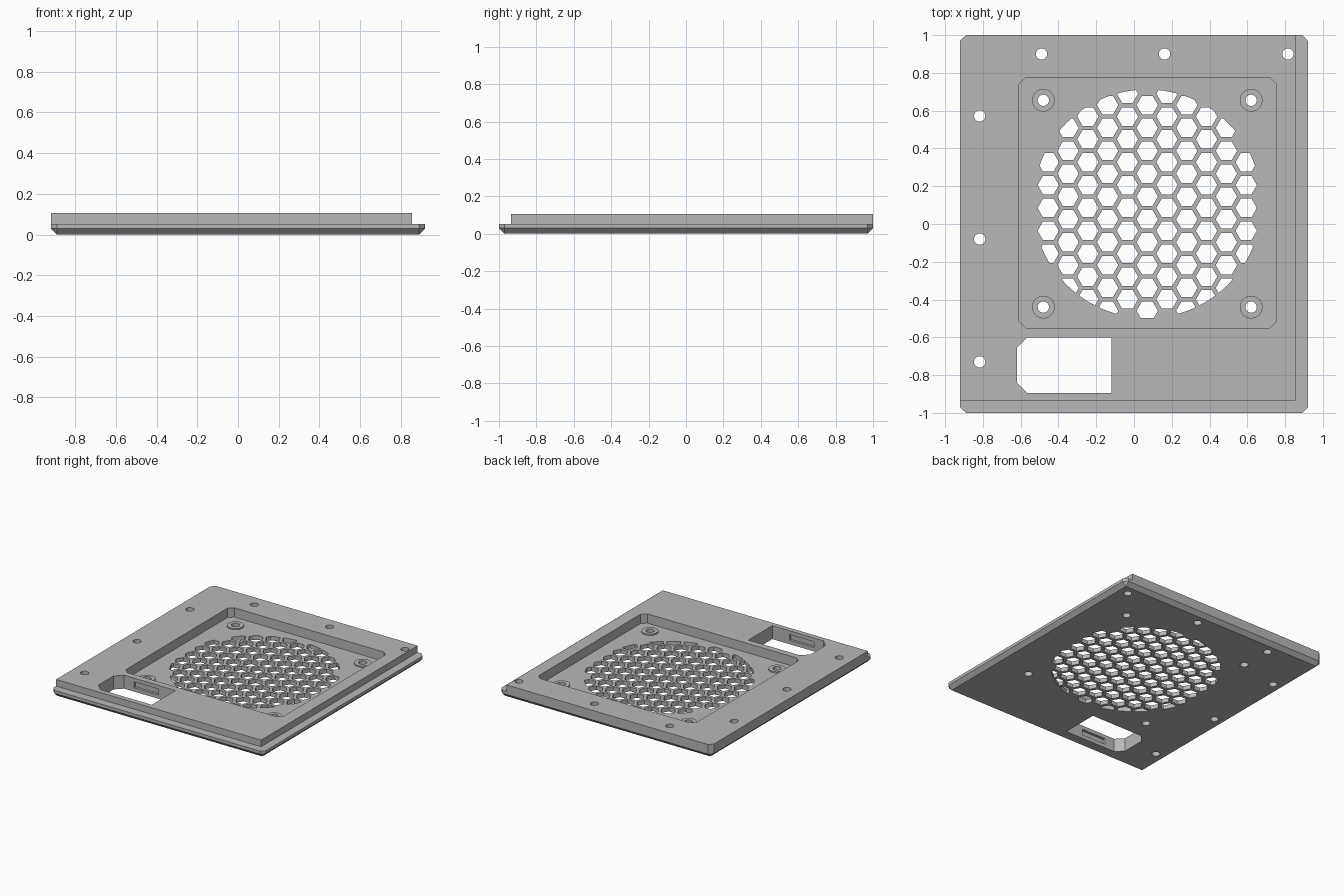
import bpy, bmesh, math

cube = bpy.data.objects.get("Cube")
if cube:
    bpy.data.objects.remove(cube, do_unlink=True)

grey = bpy.data.materials.new("plain grey")
grey.use_nodes = True
grey.diffuse_color = (0.48, 0.48, 0.48, 1)
grey.node_tree.nodes["Principled BSDF"].inputs["Base Color"].default_value = grey.diffuse_color


def make_object(name, bm):
    bmesh.ops.recalc_face_normals(bm, faces=bm.faces)
    mesh = bpy.data.meshes.new(name)
    bm.to_mesh(mesh)
    bm.free()
    mesh.materials.append(grey)
    obj = bpy.data.objects.new(name, mesh)
    bpy.context.collection.objects.link(obj)
    return obj


def add_prism(bm, points, z0, z1):
    """Upright prism over a flat outline."""
    face = bm.faces.new([bm.verts.new((x, y, z0)) for x, y in points])
    ext = bmesh.ops.extrude_face_region(bm, geom=[face])["geom"]
    verts = [v for v in ext if isinstance(v, bmesh.types.BMVert)]
    bmesh.ops.translate(bm, verts=verts, vec=(0, 0, z1 - z0))


def ring(x, y, r, n):
    return [(x + r * math.cos(math.tau * i / n), y + r * math.sin(math.tau * i / n))
            for i in range(n)]


def box_outline(x0, x1, y0, y1, cuts=(0, 0, 0, 0)):
    """Rectangle with cut corners: front left, front right, back right, back left."""
    pts = []
    corners = [(x0, y0, 0, 1), (x1, y0, -1, 0), (x1, y1, 0, -1), (x0, y1, 1, 0)]
    for (x, y, dx, dy), c in zip(corners, cuts):
        if c:
            pts.append((x + dx * c, y + dy * c))
            pts.append((x + dy * c, y - dx * c))
        else:
            pts.append((x, y))
    return pts


def prisms(name, outlines, z0, z1):
    bm = bmesh.new()
    for pts in outlines:
        add_prism(bm, pts, z0, z1)
    return make_object(name, bm)


def combine(target, tool, operation):
    """Apply a boolean and remove the tool object."""
    mod = target.modifiers.new("combine", "BOOLEAN")
    mod.operation = operation
    mod.solver = "EXACT"
    mod.object = tool
    bpy.context.view_layer.update()
    deps = bpy.context.evaluated_depsgraph_get()
    mesh = bpy.data.meshes.new_from_object(target.evaluated_get(deps))
    target.modifiers.clear()
    target.data = mesh
    bpy.data.objects.remove(tool, do_unlink=True)


W, D, CH = 0.92, 1.0, 0.03       # half width, half depth, chamfer
FLOOR, STEP, TOP = 0.032, 0.053, 0.105

# Flange plate with bevelled underside
bm = bmesh.new()
outline = box_outline(-W, W, -D, D, (CH,) * 4)
for pts, z in ((box_outline(CH - W, W - CH, CH - D, D - CH), 0),
               (outline, CH), (outline, STEP)):
    for x, y in pts:
        bm.verts.new((x, y, z))
bmesh.ops.convex_hull(bm, input=bm.verts)
bmesh.ops.dissolve_limit(bm, angle_limit=0.01, verts=bm.verts, edges=bm.edges)
panel = make_object("vent_panel", bm)

# Raised slab, flush at the left and back
combine(panel, prisms("slab", [box_outline(-W, 0.855, -0.935, D, (0, 0, 0, CH))],
                      0.04, TOP), "UNION")

# Fan recess with low bosses around its screw holes
combine(panel, prisms("recess", [box_outline(-0.61, 0.755, -0.55, 0.775, (0.035,) * 4)],
                      FLOOR, 0.2), "DIFFERENCE")
fan_holes = [(x, y) for x in (-0.48, 0.62) for y in (-0.44, 0.655)]
combine(panel, prisms("bosses", [ring(x, y, 0.06, 32) for x, y in fan_holes],
                      0.015, FLOOR + 0.01), "UNION")

# Screw holes and the socket opening
edge_holes = [(x, 0.9) for x in (-0.49, 0.162, 0.815)]
edge_holes += [(-0.817, y) for y in (0.572, -0.08, -0.73)]
cuts = [ring(x, y, 0.03, 24) for x, y in fan_holes + edge_holes]
cuts.append(box_outline(-0.62, -0.12, -0.895, -0.6, (0.055, 0, 0, 0.055)))
combine(panel, prisms("openings", cuts, -0.1, 0.2), "DIFFERENCE")

# Clip notches in the long walls of the socket opening
combine(panel, prisms("notches", [box_outline(-0.48, -0.27, -0.915, -0.58)],
                      0.03, 0.075), "DIFFERENCE")

# Honeycomb grille trimmed to a circle
CX, CY, R, PITCH = 0.07, 0.107, 0.605, 0.121
cells = []
for col in range(-5, 6):
    x = CX + col * PITCH * math.sqrt(3) / 2
    for row in range(-6, 7):
        y = 0.085 + (row + (0 if col % 2 else 0.5)) * PITCH
        if math.hypot(x - CX, y - CY) < R + 0.015:
            cells.append(ring(x, y, 0.0565, 6))
grille = prisms("grille", cells, -0.1, 0.2)
combine(grille, prisms("grille_circle", [ring(CX, CY, R, 96)], -0.05, 0.15), "INTERSECT")
combine(panel, grille, "DIFFERENCE")

# Flat faces, rounded hole walls
bpy.ops.object.select_all(action="DESELECT")
panel.select_set(True)
bpy.context.view_layer.objects.active = panel
bpy.ops.object.shade_smooth_by_angle(angle=math.radians(20))
